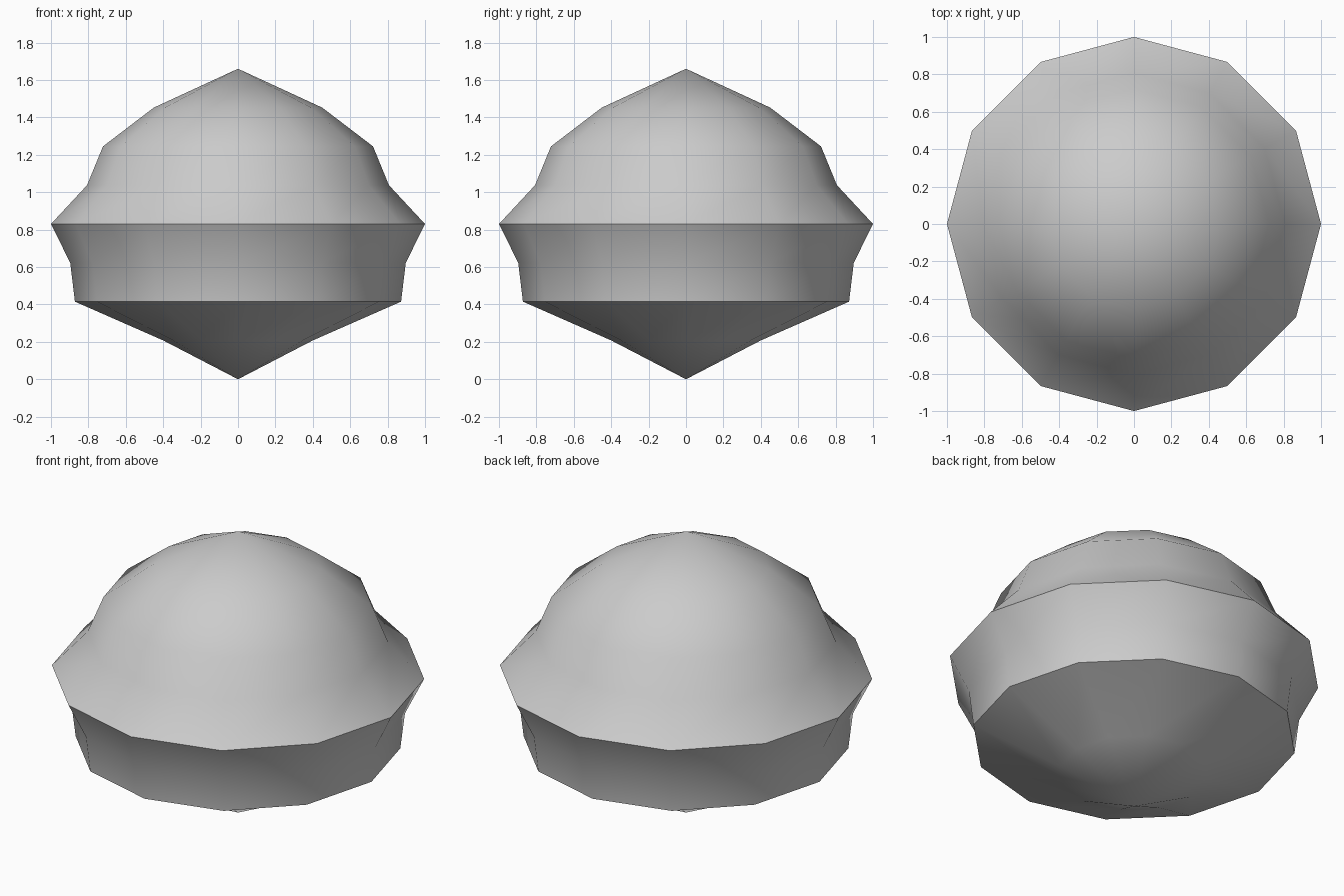
import bpy, bmesh, math

if "Cube" in bpy.data.objects:
    bpy.data.objects.remove(bpy.data.objects["Cube"])

SIDES = 12
STEP = 1.66 / 8  # evenly spaced rings
RADII = [0.40, 0.872, 0.897, 1.0, 0.807, 0.722, 0.45]

# Lathe-turned body: rings between a bottom and a top point
bm = bmesh.new()
rings = []
for i, r in enumerate(RADII, 1):
    rings.append([bm.verts.new((r * math.cos(2 * math.pi * k / SIDES),
                                r * math.sin(2 * math.pi * k / SIDES),
                                i * STEP)) for k in range(SIDES)])
bottom = bm.verts.new((0, 0, 0))
top = bm.verts.new((0, 0, 8 * STEP))

for k in range(SIDES):
    n = (k + 1) % SIDES
    bm.faces.new((bottom, rings[0][n], rings[0][k]))
    for a, b in zip(rings, rings[1:]):
        bm.faces.new((a[k], a[n], b[n], b[k]))
    bm.faces.new((rings[-1][k], rings[-1][n], top))

mesh = bpy.data.meshes.new("turned_body")
bm.to_mesh(mesh)
bm.free()
body = bpy.data.objects.new("turned_body", mesh)
bpy.context.collection.objects.link(body)

# Smooth surface, with the rim and lower edge kept sharp
bpy.context.view_layer.objects.active = body
body.select_set(True)
bpy.ops.object.shade_smooth_by_angle(angle=math.radians(40))
